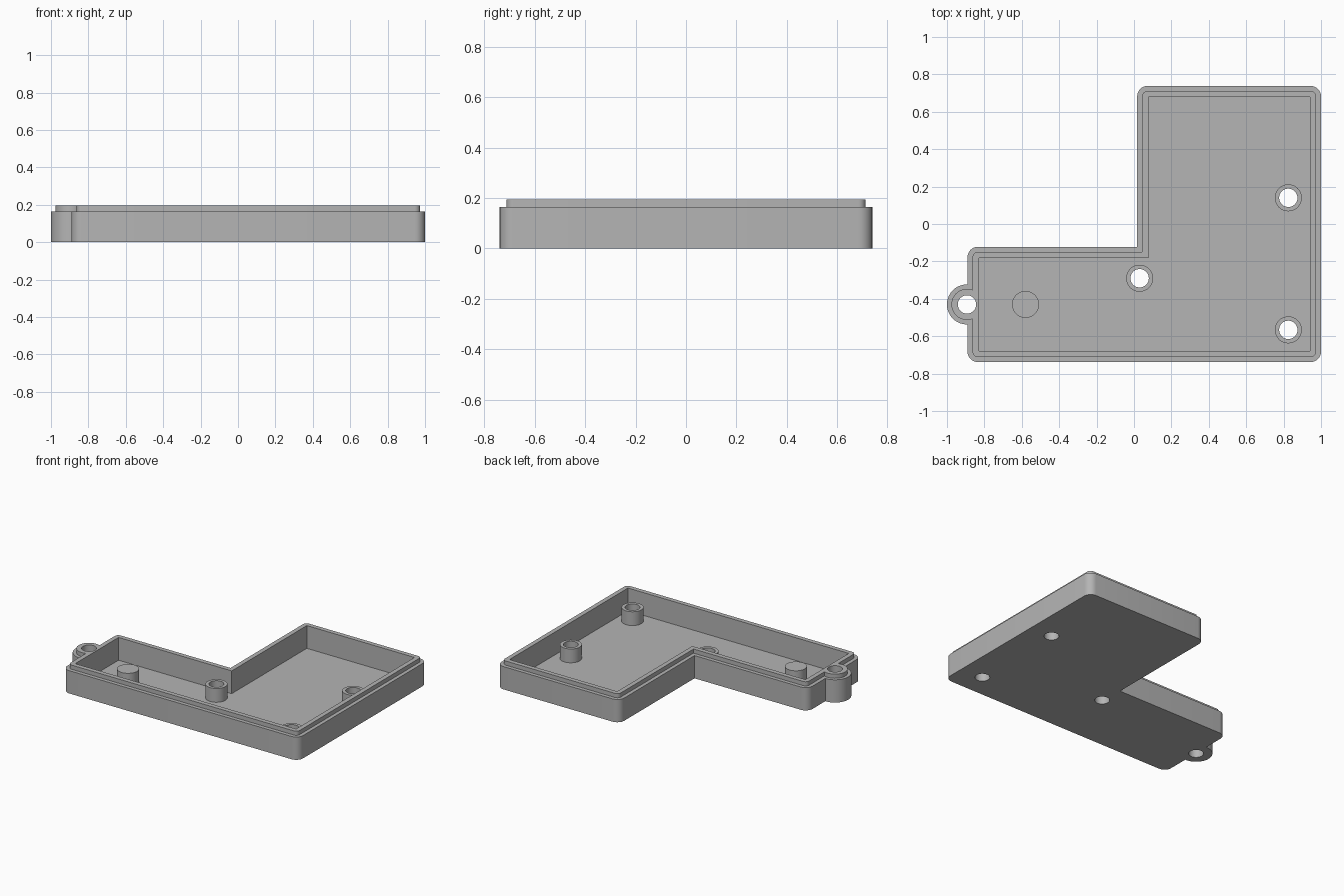
import bpy, bmesh, math
from mathutils import Vector

if "Cube" in bpy.data.objects:
    bpy.data.objects.remove(bpy.data.objects["Cube"], do_unlink=True)

# Main sizes
LEFT, RIGHT, FRONT, BACK = -0.89, 1.0, -0.738, 0.738
NOTCH_X, NOTCH_Y = 0.017, -0.122
FLOOR, RIM, LIP_TOP, POST_TOP = 0.03, 0.165, 0.195, 0.13
EAR, EAR_R = (-0.893, -0.43), 0.107
BORE_R, POST_R, STEP, WALL = 0.049, 0.072, 0.027, 0.06
POSTS = {"centre_post": (0.03, -0.29), "back_post": (0.825, 0.14),
         "front_post": (0.825, -0.566)}
PEG = (-0.58, -0.43)

grey = bpy.data.materials.new("plain grey")
grey.use_nodes = True
colour = (0.46, 0.46, 0.46, 1)
grey.diffuse_color = colour
grey.node_tree.nodes["Principled BSDF"].inputs["Base Color"].default_value = colour


def arc(centre, r, start, end, steps):
    """Points along an arc, angles in radians."""
    angles = [start + (end - start) * i / steps for i in range(steps + 1)]
    return [(centre[0] + r * math.cos(a), centre[1] + r * math.sin(a)) for a in angles]


def circle(centre, r):
    return arc(centre, r, 0, 2 * math.pi, 64)[:-1]


def outline(inset, corner_r, ear_r=0):
    """Counter-clockwise L shape, inset from the outside, with optional ear."""
    l, r, f, b = LEFT + inset, RIGHT - inset, FRONT + inset, BACK - inset
    nx, ny = NOTCH_X + inset, NOTCH_Y - inset
    q = math.pi / 2

    def corner(x, y, sx, sy, start):
        if not corner_r:
            return [(x, y)]
        return arc((x - sx * corner_r, y - sy * corner_r), corner_r, start, start + q, 8)

    pts = corner(l, f, -1, -1, 2 * q) + corner(r, f, 1, -1, 3 * q)
    pts += corner(r, b, 1, 1, 0) + corner(nx, b, -1, 1, q)
    pts += [(nx, ny)] + corner(l, ny, -1, 1, q)
    if ear_r:
        a = math.acos((l - EAR[0]) / ear_r)
        pts += arc(EAR, ear_r, a, 2 * math.pi - a, 40)
    return pts


def prism(name, pts, z0, z1):
    """Extrude a flat outline from z0 to z1."""
    bm = bmesh.new()
    face = bm.faces.new([bm.verts.new((x, y, z0)) for x, y in pts])
    top = bmesh.ops.extrude_face_region(bm, geom=[face], use_keep_orig=True)
    verts = [v for v in top["geom"] if isinstance(v, bmesh.types.BMVert)]
    bmesh.ops.translate(bm, vec=Vector((0, 0, z1 - z0)), verts=verts)
    bmesh.ops.recalc_face_normals(bm, faces=bm.faces)
    mesh = bpy.data.meshes.new(name)
    bm.to_mesh(mesh)
    bm.free()
    mesh.materials.append(grey)
    obj = bpy.data.objects.new(name, mesh)
    bpy.context.collection.objects.link(obj)
    return obj


def combine(obj, other, operation):
    """Apply a boolean and remove the helper."""
    other.hide_render = True
    mod = obj.modifiers.new("combine", "BOOLEAN")
    mod.operation, mod.solver, mod.object = operation, "EXACT", other
    graph = bpy.context.evaluated_depsgraph_get()
    graph.update()
    mesh = bpy.data.meshes.new_from_object(obj.evaluated_get(graph))
    obj.modifiers.clear()
    obj.data = mesh
    bpy.data.objects.remove(other, do_unlink=True)


# Tray with stepped lip, cavity and through holes
tray = prism("tray", outline(0, 0.055, EAR_R), 0, RIM)
combine(tray, prism("lip", outline(STEP, 0.028, EAR_R - 0.024), 0.1, LIP_TOP), "UNION")
combine(tray, prism("cavity", outline(WALL, 0), FLOOR, 0.4), "DIFFERENCE")
for centre in [EAR, *POSTS.values()]:
    combine(tray, prism("hole", circle(centre, BORE_R), -0.1, 0.4), "DIFFERENCE")
parts = [tray]

# Hollow screw posts
for name, centre in POSTS.items():
    post = prism(name, circle(centre, POST_R), FLOOR, POST_TOP)
    combine(post, prism("bore", circle(centre, BORE_R), -0.1, 0.4), "DIFFERENCE")
    parts.append(post)

# Solid support peg
parts.append(prism("support_peg", circle(PEG, POST_R), FLOOR, POST_TOP))

# Smooth curved walls, crisp edges
bpy.ops.object.select_all(action="DESELECT")
for obj in parts:
    obj.select_set(True)
bpy.context.view_layer.objects.active = tray
bpy.ops.object.shade_smooth_by_angle(angle=math.radians(30))
